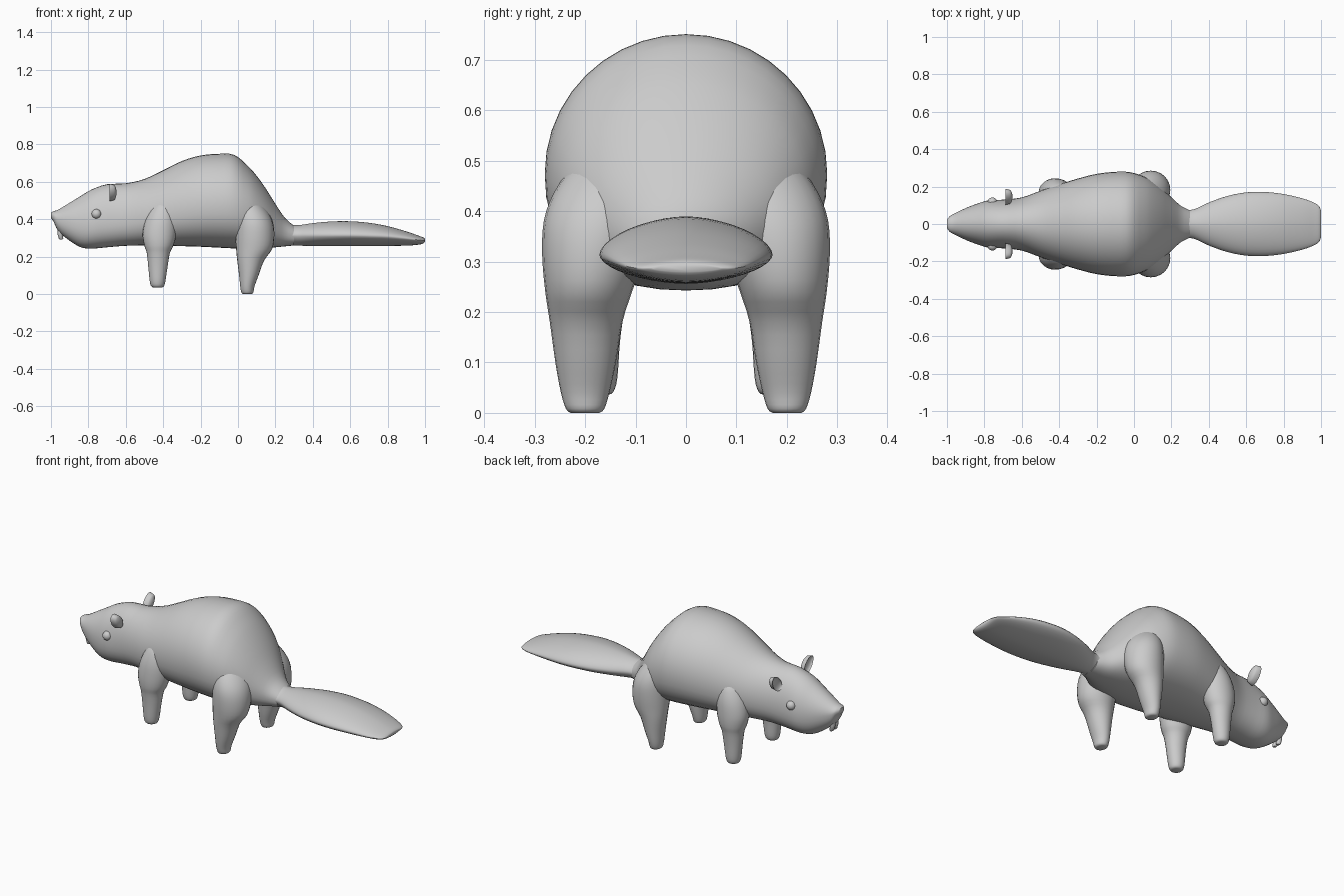
import bpy, bmesh
from math import sin, cos, pi, radians
from mathutils import Vector


def finish(bm, name, angle=50):
    bmesh.ops.recalc_face_normals(bm, faces=bm.faces)
    me = bpy.data.meshes.new(name)
    bm.to_mesh(me)
    bm.free()
    ob = bpy.data.objects.new(name, me)
    bpy.context.collection.objects.link(ob)
    bpy.ops.object.select_all(action='DESELECT')
    bpy.context.view_layer.objects.active = ob
    ob.select_set(True)
    bpy.ops.object.shade_smooth_by_angle(angle=radians(angle))
    return ob


def smooth_rows(rows, steps=3):
    """Catmull-Rom interpolation of section rows."""
    out = []
    for i in range(len(rows) - 1):
        a, b, c, d = (rows[max(0, min(len(rows) - 1, i + k))] for k in (-1, 0, 1, 2))
        for s in range(steps):
            t = s / steps
            out.append([0.5 * (2 * q + (r - p) * t + (2 * p - 5 * q + 4 * r - u) * t * t
                               + (3 * q - p - 3 * r + u) * t ** 3)
                        for p, q, r, u in zip(a, b, c, d)])
    out.append(list(rows[-1]))
    return out


def loft(name, rings):
    bm = bmesh.new()
    loops = [[bm.verts.new(p) for p in ring] for ring in rings]
    n = len(loops[0])
    for a, b in zip(loops, loops[1:]):
        for i in range(n):
            bm.faces.new((a[i], a[(i + 1) % n], b[(i + 1) % n], b[i]))
    bm.faces.new(loops[0])
    bm.faces.new(loops[-1])
    return finish(bm, name)


def spow(v, p):
    return abs(v) ** p * (1 if v >= 0 else -1)


def x_section(row, top_p, low_p, n=40):
    """Cross-section at x: bottom z, top z, half width, height of widest point."""
    x, zb, zt, w, zm = row
    pts = []
    for i in range(n):
        a = 2 * pi * i / n
        c, s = cos(a), sin(a)
        p = top_p if s >= 0 else low_p
        h = zt - zm if s >= 0 else zm - zb
        pts.append((x, w * spow(c, p), zm + h * spow(s, p)))
    return pts


def z_section(row, side, n=24):
    z, x, y, rx, ry = row
    return [(x + rx * cos(2 * pi * i / n), side * (y + ry * sin(2 * pi * i / n)), z)
            for i in range(n)]


# Body and head
body = [
    (-1.00, 0.405, 0.435, 0.022, 0.42), (-0.985, 0.385, 0.443, 0.042, 0.415),
    (-0.96, 0.335, 0.452, 0.056, 0.40), (-0.90, 0.285, 0.488, 0.085, 0.385),
    (-0.84, 0.250, 0.525, 0.108, 0.375), (-0.78, 0.243, 0.560, 0.126, 0.375),
    (-0.70, 0.250, 0.587, 0.130, 0.385), (-0.60, 0.258, 0.592, 0.142, 0.40),
    (-0.50, 0.260, 0.615, 0.178, 0.415), (-0.40, 0.258, 0.662, 0.212, 0.435),
    (-0.30, 0.256, 0.711, 0.243, 0.455), (-0.20, 0.253, 0.741, 0.268, 0.47),
    (-0.10, 0.248, 0.750, 0.279, 0.475), (-0.02, 0.244, 0.744, 0.277, 0.47),
    (0.05, 0.243, 0.688, 0.255, 0.45), (0.10, 0.243, 0.632, 0.228, 0.43),
    (0.15, 0.246, 0.562, 0.190, 0.40), (0.20, 0.250, 0.482, 0.143, 0.36),
    (0.25, 0.255, 0.408, 0.098, 0.33), (0.30, 0.260, 0.365, 0.072, 0.315)]
loft("body", [x_section(r, 1.0, 0.85) for r in smooth_rows(body)])

# Flat paddle tail with lens-shaped section
tail = [
    (0.27, 0.262, 0.372, 0.078, 0.315), (0.32, 0.259, 0.368, 0.078, 0.315),
    (0.40, 0.257, 0.379, 0.115, 0.315), (0.50, 0.256, 0.388, 0.150, 0.315),
    (0.60, 0.256, 0.389, 0.169, 0.315), (0.70, 0.256, 0.381, 0.171, 0.312),
    (0.80, 0.257, 0.363, 0.160, 0.308), (0.90, 0.259, 0.335, 0.137, 0.298),
    (0.96, 0.263, 0.314, 0.115, 0.290), (0.99, 0.270, 0.303, 0.095, 0.287),
    (1.00, 0.280, 0.295, 0.070, 0.287)]
loft("tail", [x_section(r, 1.15, 1.15) for r in smooth_rows(tail)])

# Legs: rows of z, centre x, centre y, radius x, radius y
front_leg = [
    (0.035, -0.43, 0.178, 0.022, 0.022), (0.042, -0.43, 0.178, 0.034, 0.034),
    (0.070, -0.43, 0.178, 0.042, 0.042), (0.15, -0.428, 0.178, 0.052, 0.048),
    (0.22, -0.426, 0.176, 0.062, 0.058), (0.26, -0.423, 0.172, 0.078, 0.070),
    (0.32, -0.42, 0.168, 0.090, 0.076), (0.40, -0.41, 0.160, 0.085, 0.076),
    (0.47, -0.40, 0.150, 0.060, 0.060), (0.50, -0.40, 0.140, 0.030, 0.035)]
hind_leg = [
    (0.000, 0.05, 0.200, 0.022, 0.028), (0.008, 0.05, 0.200, 0.032, 0.038),
    (0.040, 0.05, 0.200, 0.038, 0.048), (0.10, 0.058, 0.199, 0.052, 0.060),
    (0.18, 0.068, 0.198, 0.072, 0.072), (0.24, 0.086, 0.193, 0.096, 0.086),
    (0.31, 0.090, 0.184, 0.104, 0.101), (0.38, 0.085, 0.172, 0.102, 0.110),
    (0.44, 0.070, 0.155, 0.090, 0.105), (0.50, 0.05, 0.135, 0.060, 0.080),
    (0.53, 0.04, 0.12, 0.030, 0.040)]
for side, label in ((-1, "left"), (1, "right")):
    loft(label + "_front_leg", [z_section(r, side) for r in smooth_rows(front_leg)])
    loft(label + "_hind_leg", [z_section(r, side) for r in smooth_rows(hind_leg)])

    # Cupped ear opening forward
    bm = bmesh.new()
    bmesh.ops.create_uvsphere(bm, u_segments=24, v_segments=12, radius=1)
    for v in bm.verts:
        p = v.co.copy()
        # poles face along x; the forward half is pushed in to make the cup
        lx = p.z * (0.026 if p.z > 0 else -0.004)
        rim = -0.012 * (1 - max(0, -p.z)) if p.z < 0.3 else 0
        across, up = p.x * 0.032, p.y * 0.055
        tilt = radians(40)
        y = across * cos(tilt) + up * sin(tilt)
        z = up * cos(tilt) - across * sin(tilt)
        v.co = Vector((-0.675 + lx + rim, side * (0.145 + y), 0.543 + z))
    finish(bm, label + "_ear", 70)

    # Eye
    bm = bmesh.new()
    bmesh.ops.create_uvsphere(bm, u_segments=20, v_segments=12, radius=0.026)
    bmesh.ops.translate(bm, verts=bm.verts, vec=(-0.757, side * 0.116, 0.428))
    finish(bm, label + "_eye")

    # Front tooth
    rows = [(0.292, -0.945, 0.014, 0.007, 0.009), (0.297, -0.946, 0.014, 0.012, 0.013),
            (0.325, -0.952, 0.014, 0.014, 0.014), (0.37, -0.950, 0.014, 0.014, 0.014)]
    loft(label + "_tooth", [z_section(r, side, 12) for r in rows])
